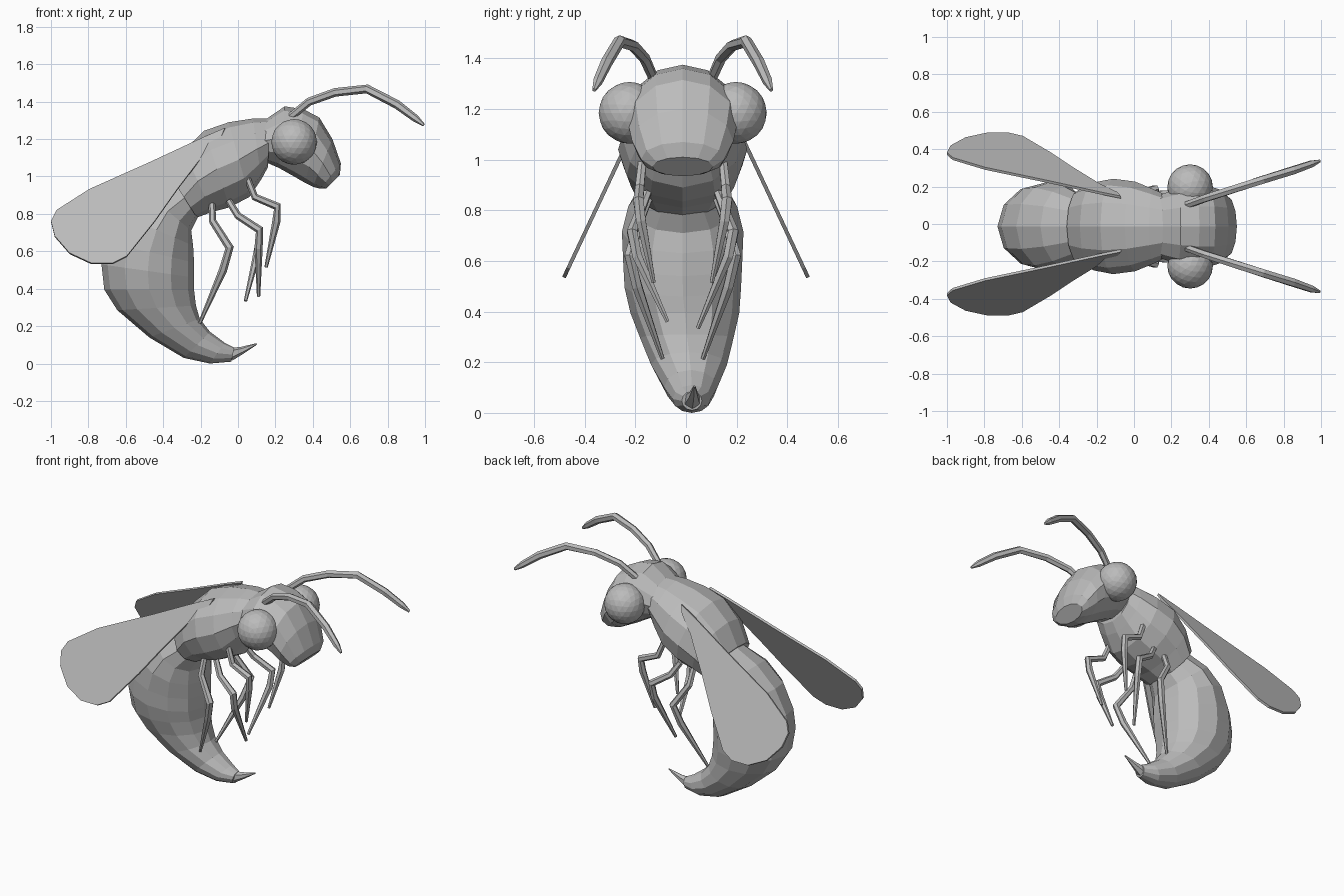
import bpy, bmesh, math
from mathutils import Vector

cube = bpy.data.objects.get("Cube")
if cube:
    bpy.data.objects.remove(cube, do_unlink=True)

grey = bpy.data.materials.new("plain_grey")
grey.use_nodes = True
COLOUR = (0.5, 0.5, 0.5, 1)
grey.diffuse_color = COLOUR
grey.node_tree.nodes["Principled BSDF"].inputs["Base Color"].default_value = COLOUR

MID = -0.013  # plane of symmetry


def finish(name, bm):
    bmesh.ops.recalc_face_normals(bm, faces=bm.faces)
    mesh = bpy.data.meshes.new(name)
    bm.to_mesh(mesh)
    bm.free()
    mesh.materials.append(grey)
    obj = bpy.data.objects.new(name, mesh)
    bpy.context.collection.objects.link(obj)
    return obj


def skin(name, rings):
    """Join rings of points into a closed skin."""
    bm = bmesh.new()
    loops = [[bm.verts.new(p) for p in ring] for ring in rings]
    n = len(loops[0])
    for a, b in zip(loops, loops[1:]):
        for i in range(n):
            j = (i + 1) % n
            bm.faces.new((a[i], a[j], b[j], b[i]))
    bm.faces.new(loops[0])
    bm.faces.new(loops[-1])
    return finish(name, bm)


def body(name, sections, sides=12):
    """Each section: back x, back z, belly x, belly z, half width."""
    rings = []
    for bx, bz, vx, vz, half in sections:
        top, low = Vector((bx, 0, bz)), Vector((vx, 0, vz))
        mid, axis = (top + low) / 2, (top - low) / 2
        mid.y = MID + max(0, 0.5 - mid.z) * 0.08
        angles = [math.tau * i / sides for i in range(sides)]
        rings.append([mid + axis * math.cos(a) + Vector((0, half * math.sin(a), 0))
                      for a in angles])
    return skin(name, rings)


def tube(name, path, radii, sides=6):
    pts = [Vector(p) for p in path]
    rings = []
    for i, p in enumerate(pts):
        t = (pts[min(i + 1, len(pts) - 1)] - pts[max(i - 1, 0)]).normalized()
        u = t.cross(Vector((0, 1, 0))).normalized()
        v = t.cross(u)
        rings.append([p + radii[i] * (u * math.cos(a) + v * math.sin(a))
                      for a in (math.tau * k / sides for k in range(sides))])
    return skin(name, rings)


# Head, tilted down towards the mouth
body("head", [
    (0.14, 1.30, 0.14, 1.08, 0.17), (0.25, 1.375, 0.22, 1.045, 0.2),
    (0.35, 1.36, 0.30, 1.0, 0.215), (0.435, 1.315, 0.36, 0.965, 0.215),
    (0.505, 1.2, 0.40, 0.945, 0.2), (0.55, 1.07, 0.44, 0.935, 0.165),
    (0.545, 1.01, 0.47, 0.935, 0.12)])

# Thorax
body("thorax", [
    (0.17, 1.31, 0.16, 1.05, 0.17), (0.08, 1.31, 0.125, 0.985, 0.2),
    (-0.05, 1.29, 0.06, 0.89, 0.24), (-0.18, 1.245, -0.045, 0.835, 0.255),
    (-0.29, 1.14, -0.14, 0.81, 0.235), (-0.36, 1.0, -0.22, 0.78, 0.2)])

# Abdomen, curling down and forward
body("abdomen", [
    (-0.34, 1.0, -0.21, 0.79, 0.16), (-0.50, 0.92, -0.25, 0.71, 0.215),
    (-0.63, 0.8, -0.24, 0.63, 0.24), (-0.71, 0.65, -0.235, 0.54, 0.235),
    (-0.73, 0.53, -0.235, 0.46, 0.23), (-0.715, 0.395, -0.235, 0.395, 0.215),
    (-0.645, 0.285, -0.225, 0.31, 0.185), (-0.475, 0.14, -0.205, 0.24, 0.15),
    (-0.29, 0.03, -0.15, 0.17, 0.105), (-0.15, 0.0, -0.07, 0.11, 0.075),
    (-0.035, 0.01, -0.02, 0.085, 0.04)])

# Sting
tube("sting", [(-0.04, 0.025, 0.05), (0.02, 0.03, 0.07), (0.1, 0.033, 0.105)],
     [0.035, 0.02, 0.004])

WING = [(-0.07, 1.257), (-0.18, 1.21), (-0.47, 1.075), (-0.795, 0.93),
        (-0.97, 0.818), (-1, 0.76), (-0.98, 0.68), (-0.9, 0.588),
        (-0.785, 0.535), (-0.67, 0.535), (-0.595, 0.572), (-0.445, 0.76),
        (-0.325, 0.93), (-0.18, 1.12), (-0.09, 1.21)]

# Leg paths: x, distance from the middle, z
LEGS = {
    "fore_leg": [(0.05, 0.16, 0.99), (0.09, 0.17, 0.89), (0.21, 0.175, 0.84),
                 (0.205, 0.165, 0.76), (0.15, 0.115, 0.515)],
    "middle_leg": [(-0.05, 0.14, 0.87), (0.0, 0.17, 0.79), (0.115, 0.2, 0.715),
                   (0.11, 0.18, 0.62), (0.04, 0.06, 0.335)],
    "hind_leg": [(-0.14, 0.13, 0.86), (-0.135, 0.17, 0.76), (-0.045, 0.21, 0.62),
                 (-0.08, 0.18, 0.5), (-0.205, 0.08, 0.215)],
}
ANTENNA = [(0.27, 0.11, 1.31), (0.38, 0.15, 1.4), (0.52, 0.195, 1.45),
           (0.69, 0.25, 1.468), (0.85, 0.3, 1.385), (0.95, 0.335, 1.31),
           (0.993, 0.35, 1.275)]

for label, side in (("front", -1), ("back", 1)):
    # Eyes
    bm = bmesh.new()
    bmesh.ops.create_icosphere(bm, subdivisions=3, radius=0.122)
    bmesh.ops.translate(bm, verts=bm.verts, vec=(0.3, MID + side * 0.21, 1.185))
    finish(label + "_eye", bm)

    # Wings
    bm = bmesh.new()
    bm.faces.new([bm.verts.new((x, side * (0.475 - 0.47 * (z - 0.55)), z))
                  for x, z in WING])
    wing = finish(label + "_wing", bm)
    thick = wing.modifiers.new("thickness", "SOLIDIFY")
    thick.thickness = 0.015
    thick.offset = 0

    # Antennae
    tube(label + "_antenna", [(x, MID + side * y, z) for x, y, z in ANTENNA],
         [0.02, 0.022, 0.023, 0.024, 0.024, 0.02, 0.008])

    # Legs, the front middle one reaching further forward
    for name, path in LEGS.items():
        pts = [(x, MID + side * y, z) for x, y, z in path]
        if name == "middle_leg" and side < 0:
            x, y, z = pts[-1]
            pts[-1] = (x + 0.07, y, z + 0.025)
        tube(label + "_" + name, pts, [0.018, 0.02, 0.023, 0.022, 0.009])
